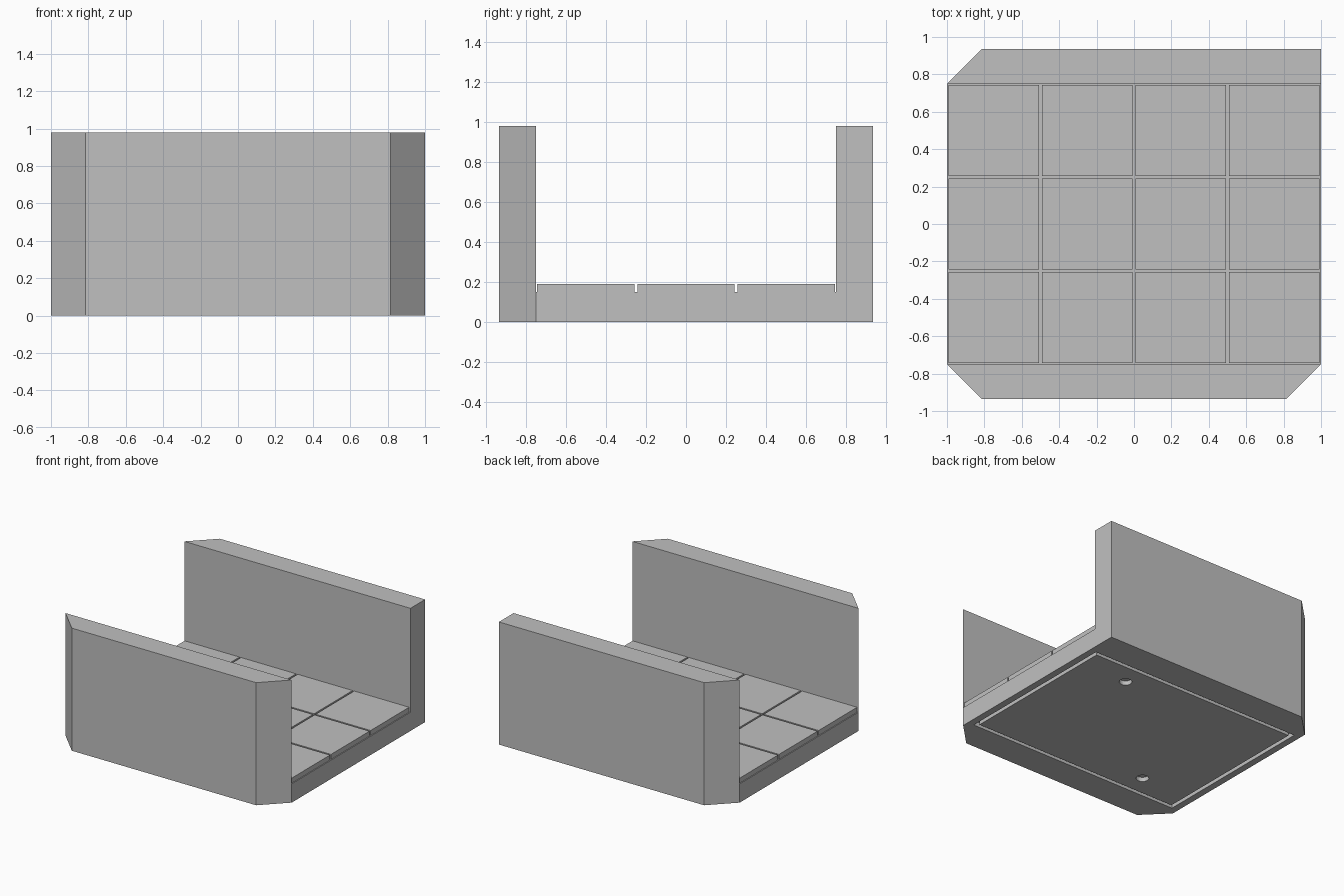
import bpy, bmesh

if "Cube" in bpy.data.objects:
    bpy.data.objects.remove(bpy.data.objects["Cube"], do_unlink=True)

WALL_IN, WALL_OUT, HEIGHT = 0.75, 0.935, 0.98
CHAMFER = WALL_OUT - WALL_IN
BED, SLOT, PITCH = 0.15, 0.014, 0.5

grey = bpy.data.materials.new("stone grey")
grey.use_nodes = True
grey.diffuse_color = (0.53, 0.53, 0.53, 1)
grey.node_tree.nodes["Principled BSDF"].inputs["Base Color"].default_value = (0.53, 0.53, 0.53, 1)


def prism(name, polygons, z0, z1):
    """Extrude flat polygons, which may share edges, from z0 up to z1."""
    bm = bmesh.new()
    for polygon in polygons:
        bm.faces.new([bm.verts.new((x, y, z0)) for x, y in polygon])
    bmesh.ops.remove_doubles(bm, verts=bm.verts, dist=1e-5)
    top = bmesh.ops.extrude_face_region(bm, geom=bm.faces[:], use_keep_orig=True)["geom"]
    moved = [v for v in top if isinstance(v, bmesh.types.BMVert)]
    bmesh.ops.translate(bm, verts=moved, vec=(0, 0, z1 - z0))
    bmesh.ops.recalc_face_normals(bm, faces=bm.faces)
    mesh = bpy.data.meshes.new(name)
    bm.to_mesh(mesh)
    bm.free()
    mesh.materials.append(grey)
    obj = bpy.data.objects.new(name, mesh)
    bpy.context.collection.objects.link(obj)
    return obj


def rectangle(x, y):
    return [(-x, -y), (x, -y), (x, y), (-x, y)]


def cut(target, cutter):
    """Subtract the cutter for good, then discard it."""
    cutter.hide_render = True
    mod = target.modifiers.new("cut", "BOOLEAN")
    mod.operation, mod.solver, mod.object = "DIFFERENCE", "EXACT", cutter
    bpy.context.view_layer.objects.active = target
    bpy.ops.object.modifier_apply(modifier=mod.name)
    bpy.data.objects.remove(cutter, do_unlink=True)


# Corridor body: block with three chamfered corners, hollowed to a U
c = 1 - CHAMFER
outline = [(-c, -WALL_OUT), (c, -WALL_OUT), (1, -WALL_IN), (1, WALL_OUT),
           (-c, WALL_OUT), (-1, WALL_IN), (-1, -WALL_IN)]
body = prism("corridor_walls_and_base", [outline], 0, HEIGHT)
cut(body, prism("channel_cutter", [rectangle(1.2, WALL_IN)], BED, 1.2))

# Narrow rectangular groove under the base
outer, inner = rectangle(0.945, 0.695), rectangle(0.915, 0.665)
frame = [[outer[i], outer[(i + 1) % 4], inner[(i + 1) % 4], inner[i]] for i in range(4)]
cut(body, prism("groove_cutter", frame, -0.05, 0.04))

# Two round sockets in opposite corners of the underside
for side in (-1, 1):
    bpy.ops.mesh.primitive_cylinder_add(vertices=24, radius=0.047, depth=0.1,
                                        location=(side * 0.5, side * 0.5, -0.015))
    cut(body, bpy.context.object)

# Floor tiles: one slab repeated in both directions
half = (PITCH - SLOT) / 2
tiles = prism("floor_tiles", [rectangle(half, half)], BED, 0.19)
tiles.location = (-1 + PITCH / 2, -WALL_IN + PITCH / 2, 0)
for axis, count in ((0, 4), (1, 3)):
    array = tiles.modifiers.new("repeat", "ARRAY")
    array.count = count
    array.use_relative_offset, array.use_constant_offset = False, True
    array.constant_offset_displace = [PITCH if i == axis else 0 for i in range(3)]
